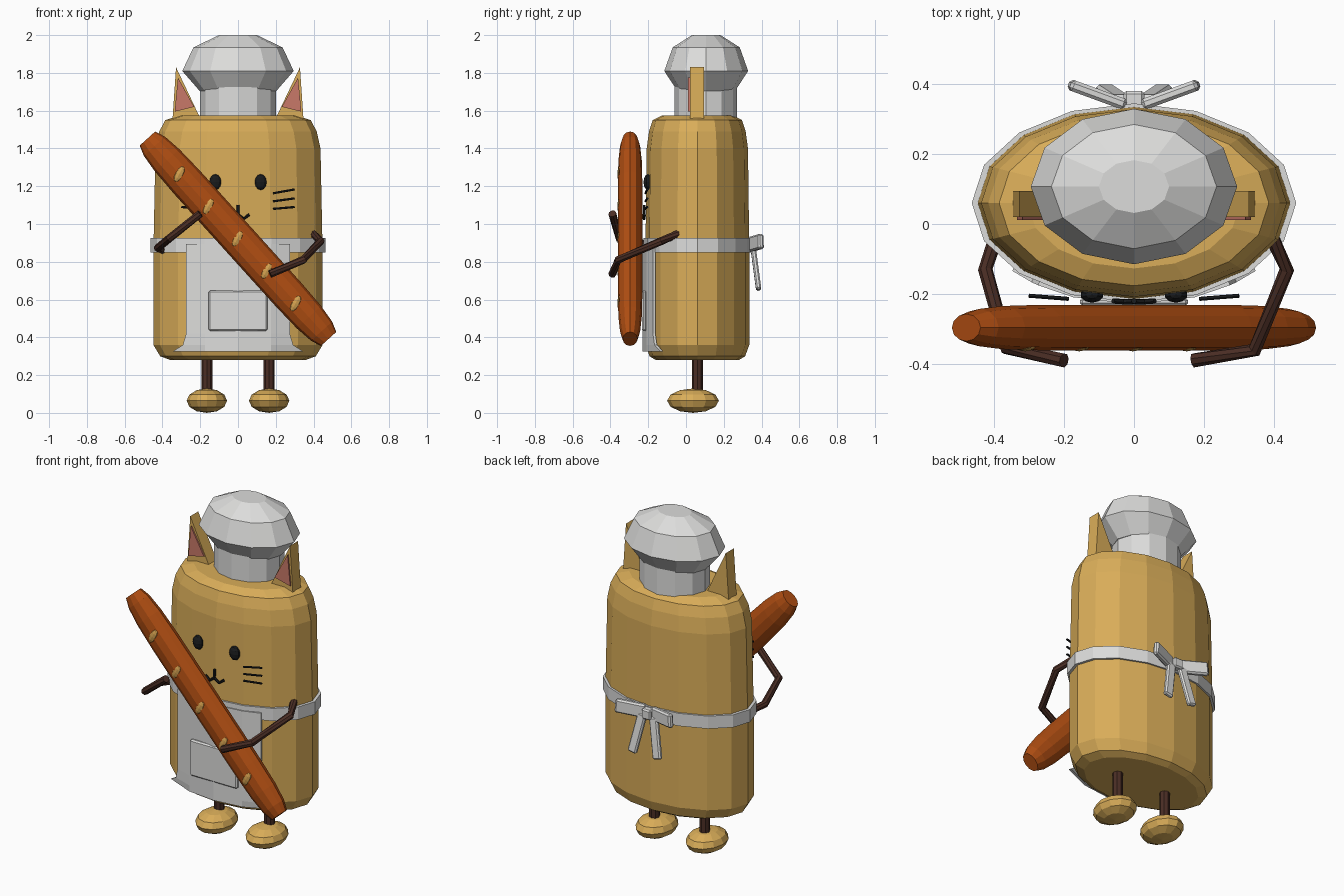
import bpy, bmesh, math
from mathutils import Vector, Matrix

if "Cube" in bpy.data.objects:
    bpy.data.objects.remove(bpy.data.objects["Cube"])


def mat(name, r, g, b):
    m = bpy.data.materials.new(name)
    m.diffuse_color = (r, g, b, 1)
    m.use_nodes = True
    m.node_tree.nodes["Principled BSDF"].inputs["Base Color"].default_value = m.diffuse_color
    return m


TAN = mat("tan", 0.70, 0.42, 0.10)
WHITE = mat("off white", 0.72, 0.72, 0.71)
CRUST = mat("crust", 0.43, 0.075, 0.006)
BROWN = mat("dark brown", 0.07, 0.027, 0.018)
PINK = mat("pink", 0.58, 0.19, 0.14)
BLACK = mat("black", 0.01, 0.011, 0.012)
SCORE = mat("score", 0.66, 0.36, 0.08)


def finish(name, bm, material):
    bmesh.ops.recalc_face_normals(bm, faces=bm.faces)
    me = bpy.data.meshes.new(name)
    bm.to_mesh(me)
    bm.free()
    me.materials.append(material)
    ob = bpy.data.objects.new(name, me)
    bpy.context.collection.objects.link(ob)
    return ob


def lathe(name, profile, n, rx, ry, material, loc=(0, 0, 0), tilt=0, closed=False):
    """Elliptical stack of rings; profile holds (radius factor, z)."""
    bm = bmesh.new()
    rings = [[bm.verts.new((rx * r * math.cos(math.tau * i / n),
                            ry * r * math.sin(math.tau * i / n), z)) for i in range(n)]
             for r, z in profile]
    pairs = list(zip(rings, rings[1:]))
    if closed:
        pairs.append((rings[-1], rings[0]))
    else:
        bm.faces.new(rings[0])
        bm.faces.new(rings[-1])
    for a, b in pairs:
        for i in range(n):
            j = (i + 1) % n
            bm.faces.new((a[i], a[j], b[j], b[i]))
    ob = finish(name, bm, material)
    ob.location = loc
    ob.rotation_euler.y = tilt
    return ob


def ball(name, loc, size, material, seg=10, rings=6, tilt=0):
    bm = bmesh.new()
    bmesh.ops.create_uvsphere(bm, u_segments=seg, v_segments=rings, radius=1)
    bmesh.ops.scale(bm, vec=size, verts=bm.verts)
    ob = finish(name, bm, material)
    ob.location = loc
    ob.rotation_euler.y = tilt
    return ob


def tube(name, pts, r, material, n=8):
    """Mitred round tube along a path."""
    pts = [Vector(p) for p in pts]
    bm = bmesh.new()
    rings = []
    for k, p in enumerate(pts):
        a, b = pts[max(k - 1, 0)], pts[min(k + 1, len(pts) - 1)]
        d = (b - a).normalized()
        u = d.cross(Vector((0.1, 0.3, 1)) if abs(d.z) < 0.9 else Vector((0, 1, 0))).normalized()
        v = d.cross(u)
        rings.append([bm.verts.new(p + r * (u * math.cos(math.tau * i / n) + v * math.sin(math.tau * i / n)))
                      for i in range(n)])
    for a, b in zip(rings, rings[1:]):
        for i in range(n):
            bm.faces.new((a[i], a[(i + 1) % n], b[(i + 1) % n], b[i]))
    bm.faces.new(rings[0])
    bm.faces.new(rings[-1])
    return finish(name, bm, material)


def slab(name, loc, size, material, rot=(0, 0, 0), bevel=0.0):
    bm = bmesh.new()
    bmesh.ops.create_cube(bm, size=1)
    bmesh.ops.scale(bm, vec=size, verts=bm.verts)
    if bevel:
        bmesh.ops.bevel(bm, geom=bm.edges[:], offset=bevel, segments=1, affect='EDGES')
    ob = finish(name, bm, material)
    ob.location = loc
    ob.rotation_euler = rot
    return ob


def prism(name, pts, y0, y1, material):
    """Outline in x, z extruded along y."""
    bm = bmesh.new()
    a = [bm.verts.new((x, y0, z)) for x, z in pts]
    b = [bm.verts.new((x, y1, z)) for x, z in pts]
    bm.faces.new(a)
    bm.faces.new(b)
    for i in range(len(pts)):
        j = (i + 1) % len(pts)
        bm.faces.new((a[i], a[j], b[j], b[i]))
    return finish(name, bm, material)


# Body
lathe("body", [(0.80, 0.28), (0.92, 0.30), (1.0, 0.36), (1.0, 0.85), (0.975, 1.40),
               (0.93, 1.49), (0.86, 1.55), (0.68, 1.575)], 16, 0.448, 0.275, TAN, (0, 0.06, 0))

# Chef hat
lathe("hat_band", [(1, 1.55), (1, 1.74)], 12, 0.20, 0.165, WHITE, (0, 0.105, 0))
lathe("hat_puff", [(0.62, 1.70), (0.69, 1.705), (1, 1.81), (0.80, 1.935), (0.34, 2.0)],
      12, 0.295, 0.222, WHITE, (0, 0.107, 0))

# Apron belt, panel and pocket
lathe("apron_belt", [(0.95, 0.85), (1.035, 0.85), (1.035, 0.925), (0.95, 0.925)],
      16, 0.448, 0.275, WHITE, (0, 0.06, 0), closed=True)
bm = bmesh.new()
rows = []
for z, w in ((0.325, 0.345), (0.36, 0.29), (0.42, 0.272), (0.895, 0.272)):
    row = []
    for x in (-w, -0.172, 0, 0.172, w):
        y = 0.06 - 0.283 * math.sqrt(1 - (x / 0.461) ** 2)
        row.append(bm.verts.new((x, y, z)))
    rows.append(row)
for a, b in zip(rows, rows[1:]):
    for i in range(4):
        bm.faces.new((a[i], a[i + 1], b[i + 1], b[i]))
apron = finish("apron_panel", bm, WHITE)
mod = apron.modifiers.new("thickness", 'SOLIDIFY')
mod.thickness = 0.014
mod.offset = 0
slab("apron_pocket", (0, -0.222, 0.54), (0.31, 0.024, 0.215), WHITE, bevel=0.008)

# Apron bow at the back
slab("bow_knot", (0, 0.355, 0.89), (0.06, 0.05, 0.06), WHITE, bevel=0.008)

for s, side in ((-1, "left"), (1, "right")):
    slab("bow_loop_" + side, (s * 0.105, 0.37, 0.90), (0.17, 0.032, 0.08), WHITE,
         (0, s * -0.1, s * 0.35), 0.009)
    slab("bow_tail_" + side, (s * 0.06, 0.37, 0.765), (0.055, 0.028, 0.235), WHITE,
         (0.13, s * -0.2, 0), 0.008)
    # Ears
    ear = [(s * 0.347, 1.55), (s * 0.328, 1.83), (s * 0.20, 1.56)]
    prism("ear_" + side, ear, 0.02, 0.095, TAN)
    inner = [(s * 0.335, 1.595), (s * 0.318, 1.775), (s * 0.232, 1.62)]
    prism("inner_ear_" + side, inner, 0.011, 0.022, PINK)
    # Legs and feet
    tube("leg_" + side, [(s * 0.165, 0.06, 0.09), (s * 0.165, 0.06, 0.32)], 0.029, BROWN)
    ball("foot_" + side, (s * 0.165, 0.037, 0.0645), (0.107, 0.137, 0.0645), TAN, 12, 6)
    # Eyes, whiskers and mouth
    ball("eye_" + side, (s * 0.12, -0.202, 1.222), (0.033, 0.023, 0.042), BLACK)
    for z0, z1 in ((1.163, 1.183), (1.12, 1.136), (1.08, 1.09)):
        tube("whisker_" + side, [(s * 0.187, -0.214, z0), (s * 0.30, -0.205, z1)], 0.006, BLACK, 6)
    tube("mouth_" + side, [(0, -0.222, 1.05), (s * 0.03, -0.222, 1.028), (s * 0.06, -0.22, 1.05)],
         0.008, BLACK, 6)
tube("mouth_centre", [(0, -0.222, 1.045), (0, -0.22, 1.10)], 0.008, BLACK, 6)

# Arms wrapped round the loaf
tube("arm_right", [(0.395, -0.04, 0.95), (0.437, -0.13, 0.91), (0.345, -0.36, 0.81), (0.17, -0.39, 0.735)],
     0.021, BROWN)
tube("arm_left", [(-0.395, -0.04, 0.86), (-0.425, -0.13, 0.873), (-0.362, -0.355, 0.925), (-0.20, -0.39, 1.055)],
     0.021, BROWN)

# Loaf with scores
lathe("loaf", [(0.60, -0.715), (0.82, -0.66), (0.95, -0.56), (1, -0.40), (1, 0.40),
               (0.95, 0.56), (0.82, 0.66), (0.60, 0.715)], 12, 0.092, 0.065, CRUST,
      (0, -0.296, 0.922), -0.735)
for k in range(-2, 3):
    ball("loaf_score", (-0.003 + k * 0.154, -0.35, 0.922 - k * 0.171), (0.025, 0.014, 0.046),
         SCORE, 8, 6, 0.5)
